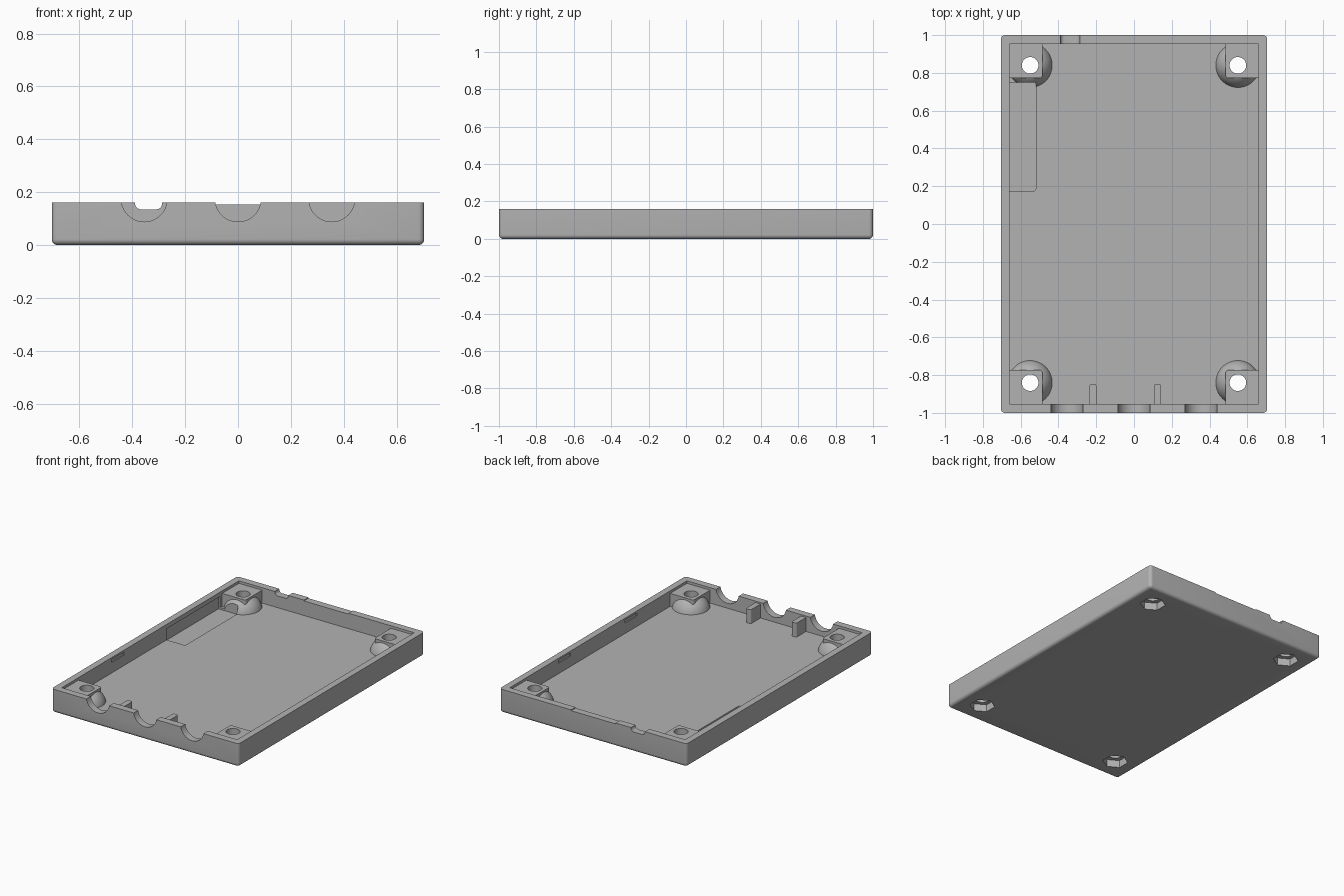
import bpy, bmesh, math
from mathutils import Matrix, Vector

old = bpy.data.objects.get("Cube")
if old:
    bpy.data.objects.remove(old, do_unlink=True)

grey = bpy.data.materials.new("plain grey")
grey.use_nodes = True
colour = (0.45, 0.45, 0.45, 1)
grey.diffuse_color = colour
grey.node_tree.nodes["Principled BSDF"].inputs["Base Color"].default_value = colour

W, L, H = 0.705, 1.0, 0.16      # half width, half length, height
IN_X, IN_Y = 0.66, 0.952        # inner wall faces
FLOOR = 0.055


def finish(name, bm):
    bmesh.ops.recalc_face_normals(bm, faces=bm.faces)
    mesh = bpy.data.meshes.new(name)
    bm.to_mesh(mesh)
    bm.free()
    mesh.materials.append(grey)
    obj = bpy.data.objects.new(name, mesh)
    bpy.context.collection.objects.link(obj)
    return obj


def box(name, x0, x1, y0, y1, z0, z1, radius=0, pick=None):
    """Box between limits; edges chosen by pick are rounded."""
    bm = bmesh.new()
    size = Vector((x1 - x0, y1 - y0, z1 - z0))
    mid = Vector((x0 + x1, y0 + y1, z0 + z1)) / 2
    bmesh.ops.create_cube(bm, size=1, matrix=Matrix.Translation(mid) @ Matrix.Diagonal(size).to_4x4())
    if radius:
        edges = [e for e in bm.edges if pick(e.verts[0].co, e.verts[1].co)]
        bmesh.ops.bevel(bm, geom=edges, offset=radius, segments=6, profile=0.5, affect='EDGES')
    return finish(name, bm)


def cylinder(name, centre, radius, depth, sides, along_y=False):
    bm = bmesh.new()
    m = Matrix.Translation(centre)
    if along_y:
        m = m @ Matrix.Rotation(math.pi / 2, 4, 'X')
    bmesh.ops.create_cone(bm, cap_ends=True, segments=sides, radius1=radius,
                          radius2=radius, depth=depth, matrix=m)
    return finish(name, bm)


def dome(name, x, y):
    bm = bmesh.new()
    bmesh.ops.create_uvsphere(bm, u_segments=48, v_segments=24, radius=0.12,
                              matrix=Matrix.Translation((x, y, 0.03)))
    cut = bmesh.ops.bisect_plane(bm, geom=bm.verts[:] + bm.edges[:] + bm.faces[:],
                                 plane_co=(0, 0, 0.022), plane_no=(0, 0, 1), clear_inner=True)
    rim = [e for e in cut["geom_cut"] if isinstance(e, bmesh.types.BMEdge)]
    bmesh.ops.edgeloop_fill(bm, edges=rim)
    return finish(name, bm)


def combine(tool, operation):
    mod = tray.modifiers.new("shape", 'BOOLEAN')
    mod.operation = operation
    mod.solver = 'EXACT'
    mod.object = tool
    bpy.context.view_layer.objects.active = tray
    bpy.ops.object.modifier_apply(modifier=mod.name)
    bpy.data.objects.remove(tool, do_unlink=True)


def add(tool):
    combine(tool, 'UNION')


def cut(tool):
    combine(tool, 'DIFFERENCE')


def upright(a, b):
    return abs(a.z - b.z) > 0.01


# Outer shell with rounded corners and bottom, hollowed out
tray = box("tray", -W, W, -L, L, 0, H, 0.022,
           lambda a, b: upright(a, b) or max(a.z, b.z) < 0.01)
cut(box("cavity", -IN_X, IN_X, -IN_Y, IN_Y, FLOOR, 0.3))

# Corner posts over nut domes
corners = [(sx * 0.55, sy * 0.84, sx, sy) for sx in (-1, 1) for sy in (-1, 1)]
for x, y, sx, sy in corners:
    xs = sorted((sx * 0.485, sx * 0.67))
    ys = sorted((sy * 0.772, sy * 0.965))
    inner = lambda a, b: upright(a, b) and abs(a.x) < 0.5 and abs(a.y) < 0.8
    add(box("post", *xs, *ys, 0.03, 0.143, 0.015, inner))
    add(dome("nut_dome", x, y))

# Recessed pad beside the wall
cut(box("pad_recess", -0.672, -0.52, 0.175, 0.75, 0.043, 0.13, 0.012,
        lambda a, b: upright(a, b) and a.x > -0.6))

# Ribs behind the front wall
for x in (-0.218, 0.125):
    add(box("rib", x - 0.019, x + 0.019, -0.97, -0.848, 0.03, 0.15, 0.01,
            lambda a, b: upright(a, b) and a.y > -0.9))

# Screw holes and hexagonal nut pockets
for x, y, sx, sy in corners:
    cut(cylinder("screw_hole", (x, y, 0.1), 0.044, 0.4, 32))
    cut(cylinder("nut_pocket", (x, y, 0), 0.08, 0.1, 6))

# Round cable openings in the front wall
for x in (-0.355, 0, 0.355):
    cut(cylinder("cable_opening", (x, -0.98, 0.175), 0.087, 0.12, 48, True))

# Rounded slot and shallow notch in the back wall
cut(box("back_slot", -0.39, -0.287, 0.92, 1.05, 0.135, 0.25, 0.022,
        lambda a, b: abs(a.y - b.y) > 0.05 and a.z < 0.2))
cut(box("back_notch", -0.17, 0.165, 0.92, 1.05, 0.154, 0.25))

# Small latch slots inside the side walls
for sx, y in ((-1, -0.35), (1, -0.35), (1, 0.365)):
    xs = sorted((sx * 0.64, sx * 0.668))
    cut(box("latch_slot", *xs, y - 0.065, y + 0.065, 0.125, 0.147))

# Smooth curves, crisp edges
bpy.ops.object.select_all(action='DESELECT')
tray.select_set(True)
bpy.context.view_layer.objects.active = tray
bpy.ops.object.shade_smooth_by_angle(angle=math.radians(30))
